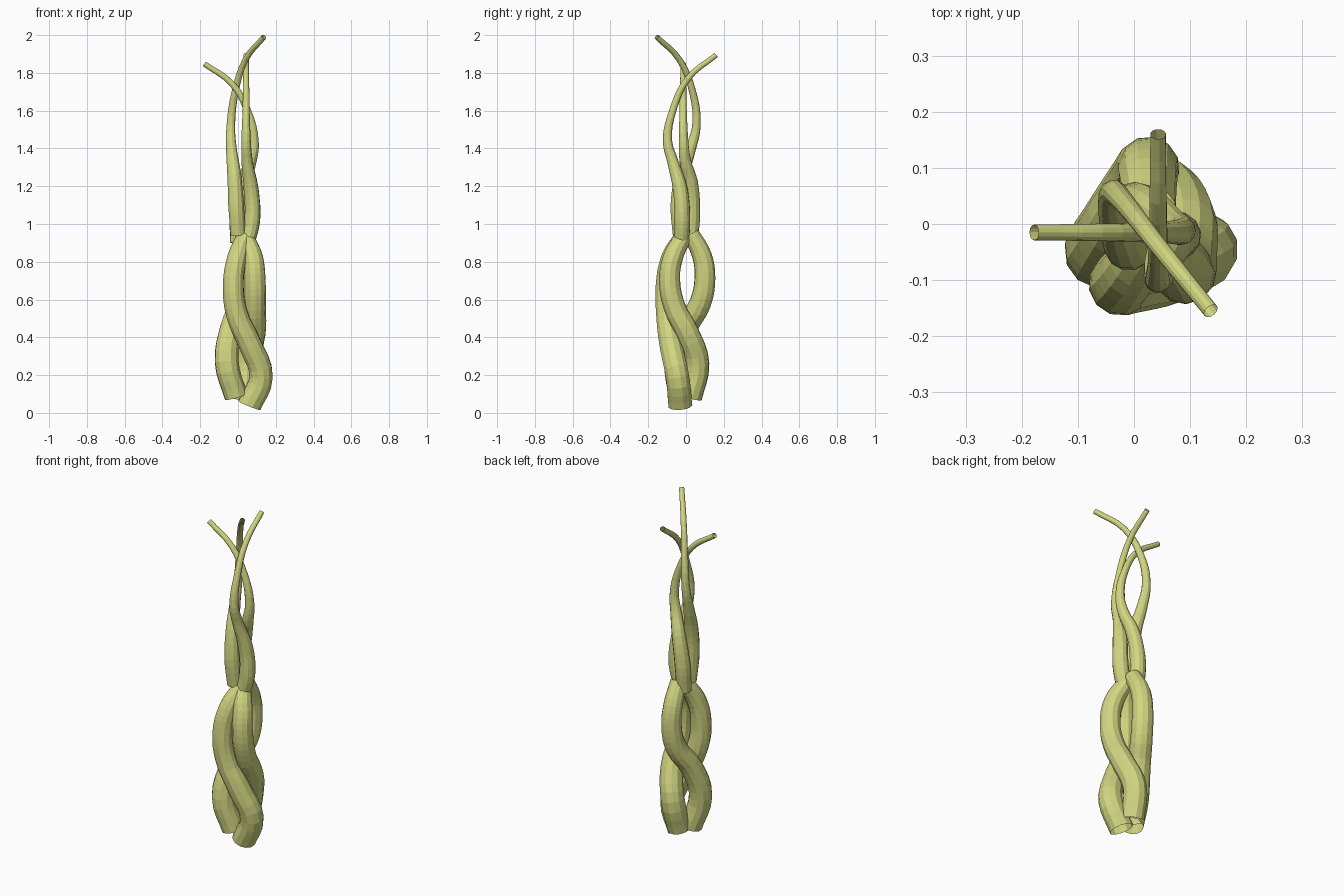
import bpy

mat = bpy.data.materials.new("pale_green")
mat.diffuse_color = (0.64, 0.67, 0.22, 1)


def strand(name, points, res):
    """Open tapered tube through (x, y, z, radius) points."""
    cu = bpy.data.curves.new(name, 'CURVE')
    cu.dimensions = '3D'
    cu.bevel_depth = 1.0
    cu.bevel_resolution = 4
    cu.resolution_u = res
    cu.use_fill_caps = False
    sp = cu.splines.new('BEZIER')
    sp.bezier_points.add(len(points) - 1)
    for bp, (x, y, z, r) in zip(sp.bezier_points, points):
        bp.co = (x, y, z)
        bp.radius = r
        bp.handle_left_type = bp.handle_right_type = 'AUTO'
    ob = bpy.data.objects.new(name, cu)
    bpy.context.collection.objects.link(ob)
    bpy.ops.object.select_all(action='DESELECT')
    bpy.context.view_layer.objects.active = ob
    ob.select_set(True)
    bpy.ops.object.convert(target='MESH')
    ob = bpy.context.object
    ob.data.materials.clear()
    ob.data.materials.append(mat)
    ob.data.polygons.foreach_set("use_smooth", [False] * len(ob.data.polygons))


# Thick lower stems, twisted around each other
strand("lower_stem_front", [
    (0.06, -0.03, 0.04, 0.065), (0.122, -0.045, 0.19, 0.064), (0.065, -0.08, 0.36, 0.062),
    (-0.005, -0.1, 0.52, 0.059), (-0.025, -0.105, 0.68, 0.056), (-0.005, -0.08, 0.82, 0.053),
    (0.035, -0.02, 0.93, 0.045)], 4)
strand("lower_stem_right", [
    (0.03, 0.02, 0.08, 0.065), (0.045, 0.06, 0.26, 0.064), (0.085, 0.01, 0.42, 0.061),
    (0.09, -0.06, 0.56, 0.058), (0.09, -0.087, 0.7, 0.056), (0.08, -0.07, 0.82, 0.053),
    (0.04, -0.015, 0.93, 0.045)], 4)
strand("lower_stem_back", [
    (-0.01, -0.03, 0.085, 0.062), (-0.06, -0.05, 0.27, 0.064), (-0.035, 0.0, 0.45, 0.061),
    (0.01, 0.075, 0.58, 0.058), (0.025, 0.1, 0.71, 0.056), (0.025, 0.085, 0.83, 0.053),
    (0.03, 0.025, 0.95, 0.045)], 4)

# Thin upper stems, tapering to splayed tips
strand("upper_stem_right_tip", [
    (0.0, -0.03, 0.94, 0.041), (-0.01, -0.04, 1.1, 0.043), (-0.02, -0.02, 1.26, 0.038),
    (-0.035, 0.025, 1.4, 0.029), (-0.038, 0.055, 1.52, 0.023), (-0.015, 0.035, 1.7, 0.019),
    (0.04, -0.035, 1.87, 0.016), (0.137, -0.155, 1.99, 0.014)], 4)
strand("upper_stem_left_tip", [
    (0.0, 0.02, 0.9, 0.041), (0.0, 0.032, 1.05, 0.043), (0.03, 0.025, 1.22, 0.038),
    (0.07, -0.005, 1.34, 0.03), (0.085, -0.012, 1.43, 0.025), (0.05, -0.015, 1.6, 0.019),
    (-0.03, -0.015, 1.74, 0.016), (-0.178, -0.015, 1.848, 0.014)], 4)
strand("upper_stem_back_tip", [
    (0.045, -0.025, 0.89, 0.041), (0.075, -0.02, 1.02, 0.043), (0.07, -0.03, 1.18, 0.04),
    (0.048, -0.07, 1.33, 0.03), (0.043, -0.098, 1.44, 0.025), (0.043, -0.07, 1.6, 0.019),
    (0.043, 0.01, 1.77, 0.016), (0.043, 0.16, 1.895, 0.014)], 4)
